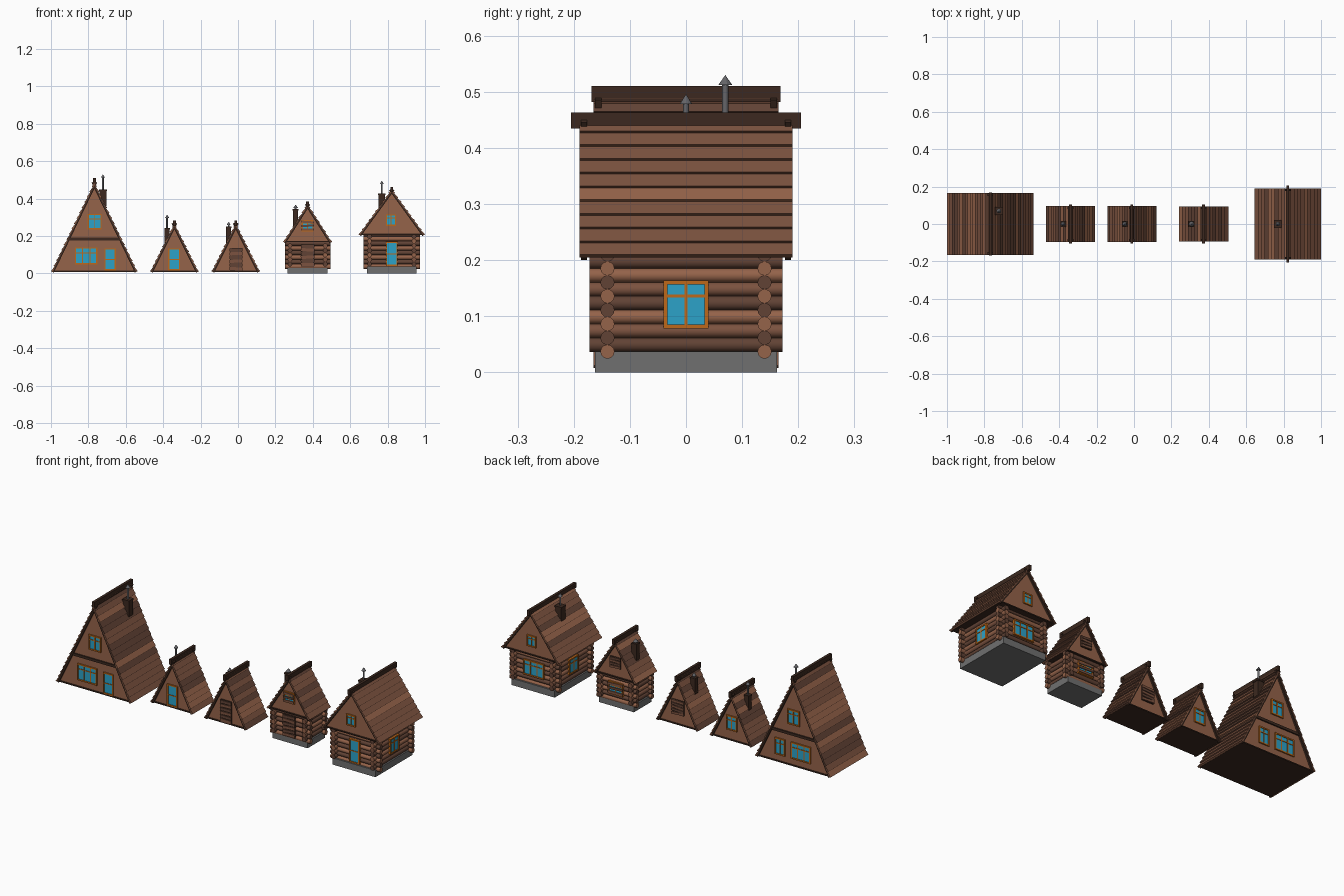
import bpy, bmesh, math, random
from mathutils import Matrix, Vector

if "Cube" in bpy.data.objects:
    bpy.data.objects.remove(bpy.data.objects["Cube"])

random.seed(4)
COL = {
    "wood": (0.30, 0.125, 0.068), "wood_mid": (0.20, 0.085, 0.05), "wood_deep": (0.12, 0.055, 0.035),
    "trim": (0.045, 0.022, 0.014), "glass": (0.025, 0.36, 0.58), "frame": (0.52, 0.14, 0.01),
    "stone": (0.16, 0.16, 0.16), "metal": (0.13, 0.13, 0.14),
}
MATS = {}
for k, c in COL.items():
    MATS[k] = bpy.data.materials.new(k)
    MATS[k].diffuse_color = (*c, 1)
PARTS = {}


def part(name, mat):
    return PARTS.setdefault((name, mat), bmesh.new())


def box(name, mat, c, s, m=Matrix()):
    bmesh.ops.create_cube(part(name, mat), size=1,
                          matrix=m @ Matrix.Translation(c) @ Matrix.Diagonal((*s, 1)))


def prism(name, mat, pts, y0, y1):
    """Extrude an (x, z) outline along y."""
    bm = part(name, mat)
    a = [bm.verts.new((x, y0, z)) for x, z in pts]
    b = [bm.verts.new((x, y1, z)) for x, z in pts]
    bm.faces.new(a)
    bm.faces.new(b[::-1])
    for i in range(len(pts)):
        j = (i + 1) % len(pts)
        bm.faces.new((a[i], b[i], b[j], a[j]))


def cyl(name, mat, c, r1, r2, h, axis="Z", seg=12):
    rot = {"X": Matrix.Rotation(math.pi / 2, 4, "Y"), "Y": Matrix.Rotation(math.pi / 2, 4, "X"), "Z": Matrix()}[axis]
    bmesh.ops.create_cone(part(name, mat), cap_ends=True, segments=seg, radius1=r1, radius2=r2,
                          depth=h, matrix=Matrix.Translation(c) @ rot)


def facing(c, side):
    turn = {"front": 0, "right": 90, "back": 180, "left": -90}[side]
    return Matrix.Translation(c) @ Matrix.Rotation(math.radians(turn), 4, "Z")


def window(h, c, side, w, ht, cols=2, transom=0.68, boards=0, glass=True):
    """Framed opening centred on c, on the wall surface, optionally boarded."""
    m, f = facing(c, side), 0.007
    n = h + "_window"
    trim = "frame" if glass else "trim"
    box(n + "_pane", "glass" if glass else "wood_deep", (0, 0, 0), (w - f, 0.006, ht - f), m)
    for s in (-1, 1):
        box(n + "_frame", trim, (s * (w - f) / 2, 0, 0), (f, 0.014, ht), m)
        box(n + "_frame", trim, (0, 0, s * (ht - f) / 2), (w, 0.014, f), m)
    if glass:
        for i in range(1, cols):
            box(n + "_frame", trim, (w * (i / cols - 0.5), 0, 0), (f * 0.7, 0.011, ht), m)
        box(n + "_frame", trim, (0, 0, ht * (transom - 0.5)), (w, 0.011, f * 0.7), m)
    for i in range(boards):
        tilt = Matrix.Rotation(random.uniform(-0.07, 0.07), 4, "Y")
        z = ht * ((i + 0.5) / boards - 0.5)
        box(h + "_boards", ("wood_mid", "wood_deep")[i % 2], (0, 0, 0),
            (w * 1.04, 0.004, ht / boards * (0.8 if not glass else 0.55)),
            m @ Matrix.Translation((0, -0.009, z)) @ tilt)


def roof(h, cx, hw, z0, zt, hy, n, ridge_hy, ridge_top):
    """Solid gable, lapped planks on both slopes, edge boards and ridge."""
    L = math.hypot(hw, zt - z0)
    nx, nz, th = (zt - z0) / L, hw / L, 0.009
    gw, gt = hw - th / nx, zt - th / nz
    wall = hy - 0.012
    prism(h + "_gable", "wood", [(cx - gw, z0), (cx + gw, z0), (cx, gt)], -wall, wall)
    box(h + "_floor", "trim", (cx, 0, z0), (gw * 2, hy * 2 - 0.012, 0.006))
    for s in (-1, 1):
        def P(t, o):
            return (cx + s * (hw * t + nx * o), zt + (z0 - zt) * t + nz * o)
        for i in range(n):
            a, b = i / n, (i + 1) / n
            m = random.choice(("wood", "wood_mid", "wood_deep", "wood_mid"))
            prism(h + "_roof_planks", m, [P(a, -th), P(b, -th), P(b, 0), P(a, -0.006)], -hy, hy)
        for e in (-1, 1):
            prism(h + "_edge_board", "trim", [P(0, -th + 0.001), P(1, -th + 0.001), P(1, -th - 0.008), P(0, -th - 0.008)],
                  e * (wall - 0.002), e * (hy - 0.003))
    box(h + "_ridge", "trim", (cx, 0, ridge_top - 0.014), (0.015, ridge_hy * 2, 0.028))
    return wall


def chimney(h, x, y, zlow, zbox, ztop, w, r):
    box(h + "_chimney", "trim", (x, y, (zlow + zbox) / 2), (w, w, zbox - zlow))
    box(h + "_chimney", "trim", (x, y, zbox - 0.004), (w * 1.15, w * 1.15, 0.008))
    cyl(h + "_stovepipe", "metal", (x, y, (zbox + ztop - 0.012) / 2), r, r, ztop - 0.012 - zbox, seg=10)
    cyl(h + "_pipe_cap", "metal", (x, y, ztop - 0.009), r * 2.3, 0, 0.018, seg=10)


def logs(h, cx, hx, hy, dx, dy, z0, n, step):
    """Stone base and crossed log courses."""
    r = step / 2 + 0.0003
    box(h + "_stone_base", "stone", (cx, 0, z0 / 2), (dx * 2 + 0.026, dy * 2 + 0.044 * dy / 0.14, z0))
    top = z0 + step * n
    box(h + "_wall_core", "trim", (cx, 0, (z0 + top) / 2 - 0.006), (dx * 2, dy * 2, top - z0 - 0.012))
    tones = ("wood", "wood_deep", "wood_mid")
    for i in range(n):
        for s in (-1, 1):
            cyl(h + "_logs", tones[i % 2], (cx, s * dy, z0 + step * i), r, r, hx * 2, "X")
            if i < n - 1:
                cyl(h + "_logs", tones[(i + 1) % 3], (cx + s * dx, 0, z0 + step * (i + 0.5)), r, r, hy * 2, "Y")
    return dy + r, dx + r


# large A-frame
h, cx = "large_a_frame", -0.768
w = roof(h, cx, 0.232, 0.012, 0.493, 0.165, 17, 0.168, 0.51)
for s, e in (("front", -1), ("back", 1)):
    y = e * w
    window(h, (cx + 0.002, y, 0.277), s, 0.075, 0.083)
    window(h, (-0.812, y, 0.094), s, 0.12, 0.092, cols=3)
    box(h + "_mid_beam", "trim", (cx, y, 0.184), (0.285, 0.014, 0.014))
window(h, (-0.684, -w, 0.075), "front", 0.062, 0.118, cols=1, transom=0.5)
window(h, (-0.684, w, 0.094), "back", 0.062, 0.092)
chimney(h, -0.722, 0.07, 0.36, 0.45, 0.53, 0.036, 0.0055)

# small A-frame with glazed door
h, cx = "small_a_frame", -0.34
w = roof(h, cx, 0.131, 0.012, 0.274, 0.095, 10, 0.105, 0.283)
window(h, (-0.341, -w, 0.075), "front", 0.064, 0.118, cols=1, transom=0.5)
window(h, (cx, w, 0.105), "back", 0.066, 0.08)
chimney(h, -0.379, 0, 0.16, 0.242, 0.315, 0.026, 0.005)

# abandoned A-frame, boarded up
h, cx = "boarded_a_frame", -0.012
w = roof(h, cx, 0.131, 0.012, 0.274, 0.095, 10, 0.105, 0.283)
window(h, (-0.011, -w, 0.076), "front", 0.066, 0.122, boards=6, glass=False)
window(h, (cx, w, 0.105), "back", 0.072, 0.08, boards=5, glass=False)
chimney(h, -0.05, 0, 0.16, 0.25, 0.277, 0.026, 0.005)

# small log cabin, boarded up
h, cx = "small_log_cabin", 0.372
w = roof(h, cx, 0.132, 0.17, 0.377, 0.093, 8, 0.105, 0.385)
fy, fx = logs(h, cx, 0.122, 0.09, 0.094, 0.066, 0.037, 6, 0.0247)
window(h, (cx, -fy, 0.097), "front", 0.07, 0.118, boards=6, glass=False)
window(h, (cx, -w, 0.255), "front", 0.064, 0.06, boards=3)
window(h, (cx, fy, 0.105), "back", 0.09, 0.07, boards=3)
window(h, (cx, w, 0.25), "back", 0.062, 0.06, boards=4, glass=False)
chimney(h, 0.308, 0, 0.22, 0.345, 0.368, 0.028, 0.006)

# large log cabin
h, cx = "large_log_cabin", 0.822
w = roof(h, cx, 0.178, 0.21, 0.455, 0.19, 10, 0.205, 0.463)
fy, fx = logs(h, cx, 0.152, 0.172, 0.119, 0.14, 0.037, 8, 0.0247)
window(h, (cx, -fy, 0.105), "front", 0.064, 0.13, cols=1, transom=0.5)
window(h, (cx, fy, 0.12), "back", 0.125, 0.085, cols=3)
for s, e in (("front", -1), ("back", 1)):
    window(h, (cx - 0.004, e * w, 0.285), s, 0.055, 0.062)
for s, e in (("left", -1), ("right", 1)):
    window(h, (cx + e * fx, 0, 0.121), s, 0.08, 0.085)
chimney(h, 0.769, 0, 0.32, 0.428, 0.496, 0.036, 0.005)

# turn every collected part into an object
for (name, mat), bm in PARTS.items():
    bmesh.ops.recalc_face_normals(bm, faces=bm.faces[:])
    if name.endswith(("_logs", "_stovepipe")):
        for f in bm.faces:
            f.smooth = len(f.verts) == 4
        for e in bm.edges:
            e.smooth = e.calc_face_angle(0) < math.radians(40)
    me = bpy.data.meshes.new(name)
    bm.to_mesh(me)
    bm.free()
    me.materials.append(MATS[mat])
    bpy.context.collection.objects.link(bpy.data.objects.new(name + "_" + mat, me))

for m in bpy.data.materials:
    if m.users and not m.is_grease_pencil:
        m.use_nodes = True
        m.node_tree.nodes["Principled BSDF"].inputs["Base Color"].default_value = m.diffuse_color
